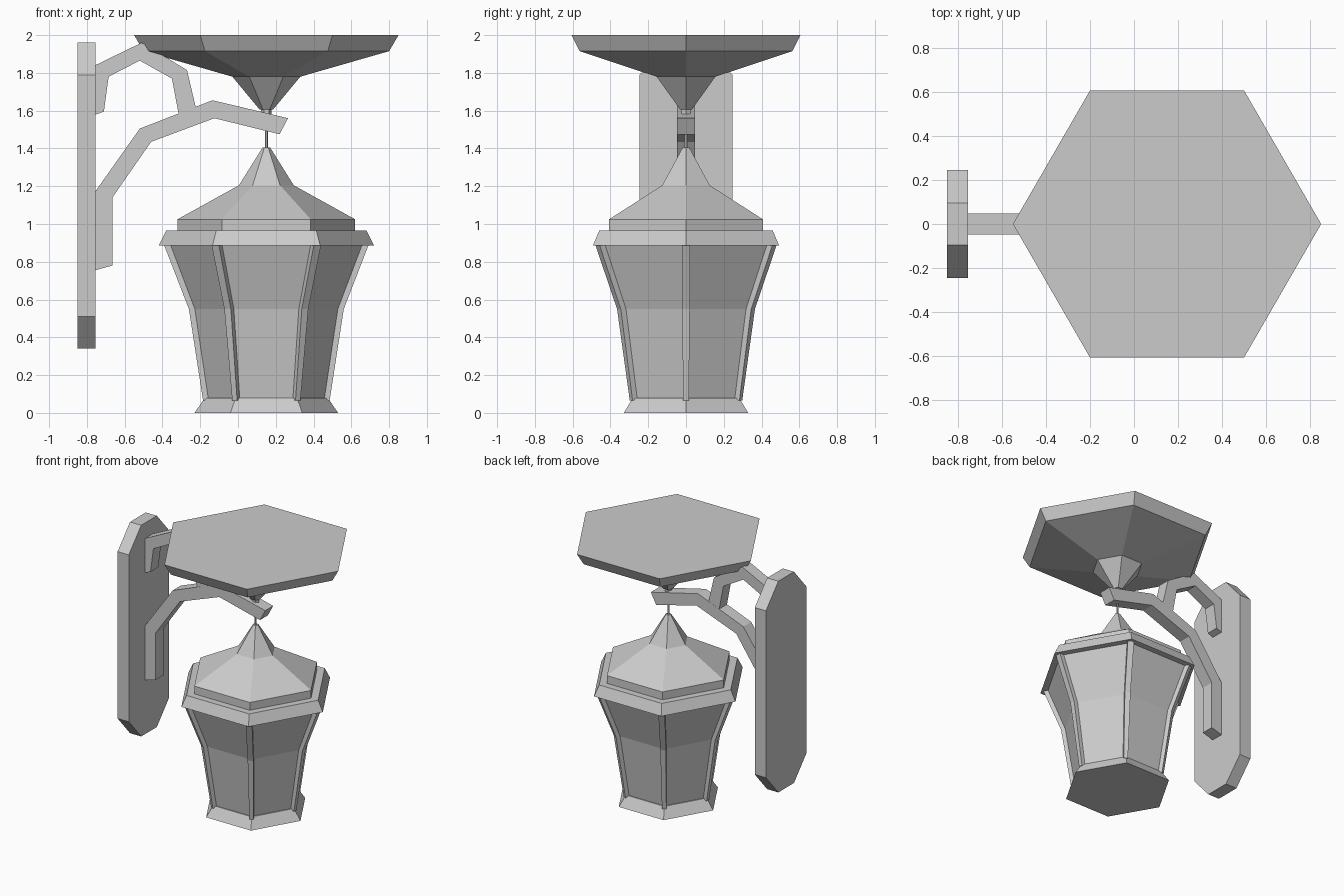
import bpy, bmesh
from math import cos, sin, radians
from mathutils import Vector

if "Cube" in bpy.data.objects:
    bpy.data.objects.remove(bpy.data.objects["Cube"])

CX = 0.15  # lantern axis


def finish(bm, name):
    bmesh.ops.recalc_face_normals(bm, faces=bm.faces)
    mesh = bpy.data.meshes.new(name)
    bm.to_mesh(mesh)
    bm.free()
    ob = bpy.data.objects.new(name, mesh)
    bpy.context.collection.objects.link(ob)
    return ob


def loft(bm, rings):
    """Skin a list of equal-length point rings and cap both ends."""
    rows = [[bm.verts.new(p) for p in ring] for ring in rings]
    n = len(rows[0])
    for a, b in zip(rows, rows[1:]):
        for i in range(n):
            j = (i + 1) % n
            bm.faces.new((a[i], a[j], b[j], b[i]))
    bm.faces.new(rows[0])
    bm.faces.new(rows[-1])


def turned(name, profile, sides=6):
    """Revolve (radius, z) profile as a faceted solid on the lantern axis."""
    bm = bmesh.new()
    angles = [radians(360 * i / sides) for i in range(sides)]
    loft(bm, [[(CX + r * cos(a), r * sin(a), z) for a in angles] for r, z in profile])
    return finish(bm, name)


def slab(name, outline, offset):
    """Extrude an outline by +-offset."""
    bm = bmesh.new()
    d = Vector(offset)
    loft(bm, [[Vector(p) - d for p in outline], [Vector(p) + d for p in outline]])
    return finish(bm, name)


# Hexagonal top canopy and hanging rod
turned("canopy", [(0.70, 2.0), (0.65, 1.915), (0.18, 1.78), (0.035, 1.605),
                  (0.027, 1.605), (0.027, 1.58)])
turned("hanging_rod", [(0.008, 1.59), (0.008, 1.38)])

# Lantern roof with rim, glass body and base
turned("lantern_roof", [(0.02, 1.405), (0.145, 1.205), (0.47, 1.025), (0.47, 0.965),
                        (0.53, 0.965), (0.57, 0.885)])
turned("lantern_glass", [(0.52, 0.89), (0.39, 0.55), (0.315, 0.07)])
turned("lantern_base", [(0.325, 0.08), (0.38, 0.0)])

# Corner ribs following the bend of the glass
for k in range(6):
    a = radians(60 * k)
    out, side = Vector((cos(a), sin(a), 0)), Vector((-sin(a), cos(a), 0))
    rings = []
    for r, z, w in [(0.54, 0.885, 0.022), (0.41, 0.55, 0.020), (0.335, 0.065, 0.015)]:
        c = Vector((CX, 0, z))
        rings.append([c + out * (r - d) + side * s * w
                      for d, s in [(0, -1), (0, 1), (0.04, 1), (0.04, -1)]])
    bm = bmesh.new()
    loft(bm, rings)
    finish(bm, f"corner_rib_{k + 1}")

# Wall plate: elongated octagon
slab("wall_plate",
     [(-0.8025, sy * y, z) for sy, y, z in
      [(-1, 0.245, 0.51), (-1, 0.095, 0.34), (1, 0.095, 0.34), (1, 0.245, 0.51),
       (1, 0.245, 1.79), (1, 0.095, 1.96), (-1, 0.095, 1.96), (-1, 0.245, 1.79)]],
     (0.0475, 0, 0))

# Bracket: main arm and upper scroll
arm = [(-0.757, 0.755), (-0.665, 0.78), (-0.665, 1.14), (-0.46, 1.435), (-0.125, 1.56),
       (0.22, 1.475), (0.265, 1.56), (-0.135, 1.655), (-0.52, 1.505), (-0.757, 1.17)]
scroll = [(-0.757, 1.578), (-0.71, 1.595), (-0.685, 1.78), (-0.52, 1.865), (-0.35, 1.77),
          (-0.31, 1.56), (-0.217, 1.59), (-0.27, 1.815), (-0.51, 1.96), (-0.757, 1.84)]
for name, pts, half in [("bracket_arm", arm, 0.048), ("bracket_scroll", scroll, 0.047)]:
    slab(name, [(x, 0, z) for x, z in pts], (0, half, 0))
